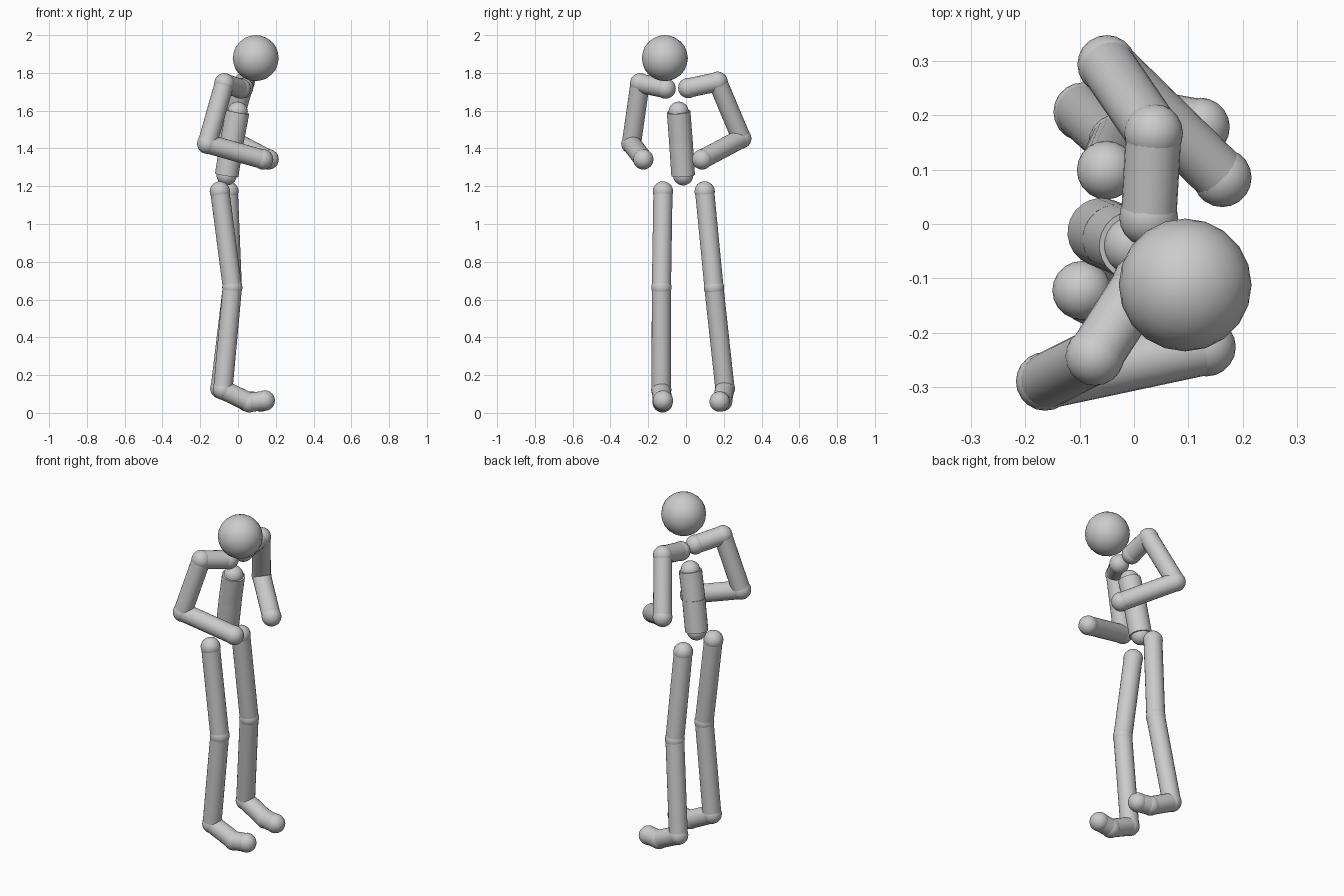
import bpy
import math
from mathutils import Vector

if "Cube" in bpy.data.objects:
    bpy.data.objects.remove(bpy.data.objects["Cube"])

grey = bpy.data.materials.new("light_grey")
grey.diffuse_color = (0.6, 0.6, 0.6, 1)
grey.use_nodes = True
grey.node_tree.nodes["Principled BSDF"].inputs["Base Color"].default_value = grey.diffuse_color

JOINT_R = 0.054
LIMB_R = 0.051
TORSO_R = 0.063


def finish(name):
    ob = bpy.context.object
    ob.name = name
    ob.data.materials.append(grey)
    bpy.ops.object.shade_smooth_by_angle(angle=math.radians(40))


def ball(name, pos, r=JOINT_R):
    bpy.ops.mesh.primitive_ico_sphere_add(subdivisions=3, radius=r, location=pos)
    finish(name)


def tube(name, a, b, r):
    a, b = Vector(a), Vector(b)
    d = b - a
    bpy.ops.mesh.primitive_cylinder_add(
        vertices=24, radius=r, depth=d.length, location=(a + b) / 2,
        rotation=d.to_track_quat('Z', 'Y').to_euler())
    finish(name)


def chain(joints, bones, r=LIMB_R):
    """Balls at each named joint, tubes between neighbours."""
    for name, pos in joints:
        ball(name, pos)
    for bone, (_, a), (_, b) in zip(bones, joints, joints[1:]):
        tube(bone, a, b, r)


# Head
ball("head", (0.094, -0.112, 1.878), 0.122)

# Torso
chain([("pelvis_joint", (-0.06, -0.015, 1.258)),
       ("waist_joint", (-0.032, -0.027, 1.437)),
       ("neck_joint", (-0.002, -0.039, 1.594))],
      ["lower_torso", "upper_torso"], TORSO_R)

# Joint positions for each side: the pose is asymmetric
arms = {
    "right": [(0.014, -0.108, 1.717), (-0.072, -0.243, 1.745),
              (-0.163, -0.289, 1.425), (0.133, -0.226, 1.342)],
    "left": [(0.027, 0.012, 1.72), (0.036, 0.167, 1.753),
             (-0.05, 0.293, 1.453), (0.162, 0.085, 1.342)],
}
legs = {
    "right": [(-0.096, -0.122, 1.172), (-0.03, -0.13, 0.664),
              (-0.08, -0.131, 0.123), (0.06, -0.124, 0.056), (0.142, -0.122, 0.065)],
    "left": [(-0.051, 0.099, 1.172), (-0.03, 0.148, 0.664),
             (-0.094, 0.206, 0.13), (0.045, 0.192, 0.062), (0.122, 0.178, 0.06)],
}
arm_joints = ["collar_joint", "shoulder_joint", "elbow_joint", "hand"]
arm_bones = ["collar", "upper_arm", "forearm"]
leg_joints = ["hip_joint", "knee_joint", "ankle_joint", "foot_joint", "toe"]
leg_bones = ["thigh", "shin", "foot", "toe_section"]

for limbs, joints, bones in ((arms, arm_joints, arm_bones),
                             (legs, leg_joints, leg_bones)):
    for side, points in limbs.items():
        chain([(f"{side}_{n}", p) for n, p in zip(joints, points)],
              [f"{side}_{n}" for n in bones])
